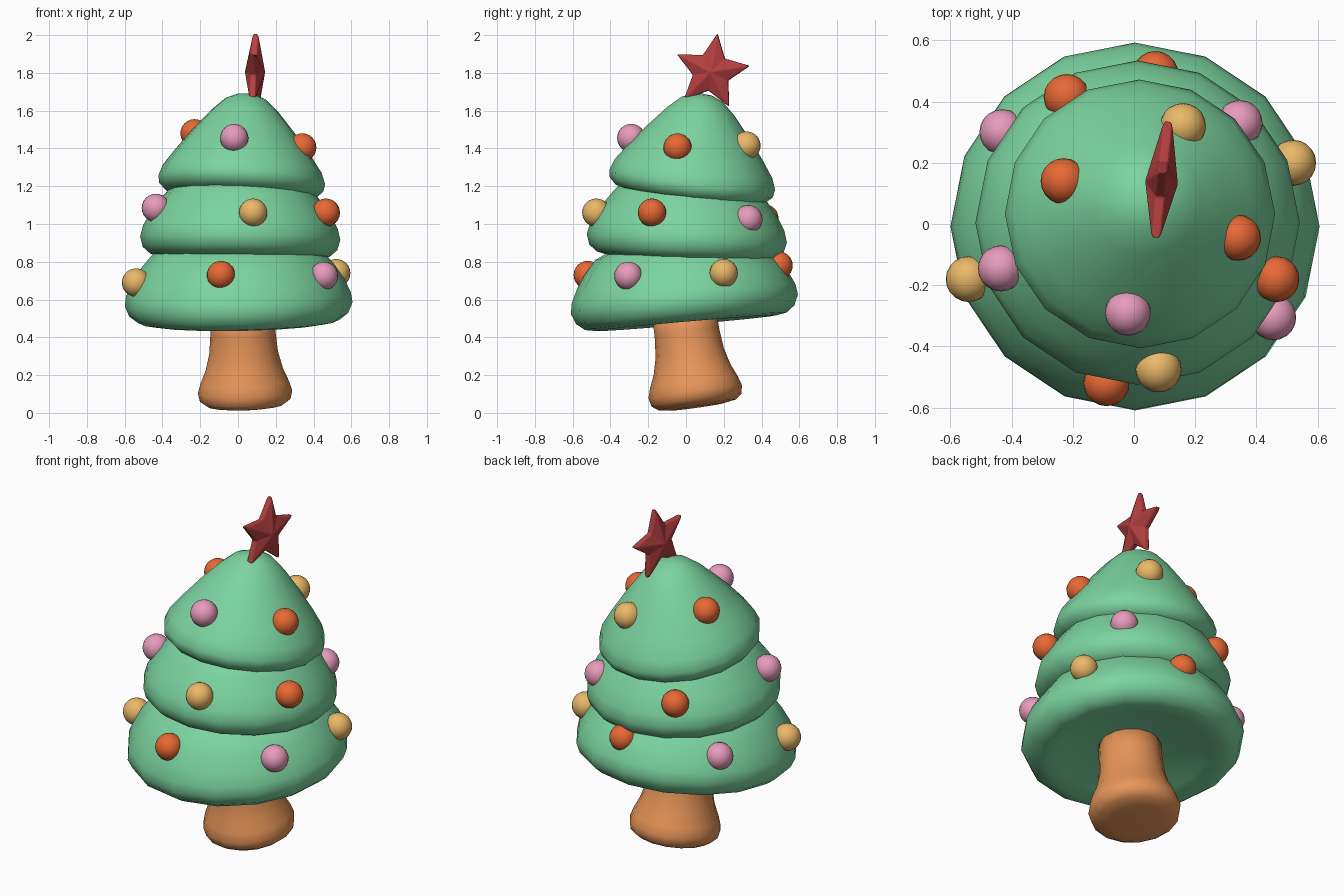
import bpy, bmesh
from math import sin, cos, pi, radians
from mathutils import Vector

if "Cube" in bpy.data.objects:
    bpy.data.objects.remove(bpy.data.objects["Cube"])


def material(name, rgb):
    m = bpy.data.materials.new(name)
    m.diffuse_color = (*rgb, 1)
    m.use_nodes = True
    m.node_tree.nodes["Principled BSDF"].inputs["Base Color"].default_value = m.diffuse_color
    return m


GREEN = material("green", (0.20, 0.66, 0.35))
BROWN = material("bark", (0.80, 0.30, 0.10))
RED = material("red", (0.46, 0.05, 0.05))
GOLD = material("gold", (0.83, 0.48, 0.14))
PINK = material("pink", (0.80, 0.33, 0.50))
ORANGE = material("orange", (0.80, 0.14, 0.035))


def finish(bm, name, mat, loc, rot=(0, 0, 0), smooth=True):
    bmesh.ops.recalc_face_normals(bm, faces=bm.faces)
    for f in bm.faces:
        f.smooth = smooth
    me = bpy.data.meshes.new(name)
    bm.to_mesh(me)
    bm.free()
    me.materials.append(mat)
    ob = bpy.data.objects.new(name, me)
    ob.location = loc
    ob.rotation_euler = [radians(a) for a in rot]
    bpy.context.collection.objects.link(ob)
    return ob


def lathe(name, profile, mat, loc, rot, sides=16):
    """Closed revolve; first and last profile points lie on the axis."""
    bm = bmesh.new()
    ends = [bm.verts.new((0, 0, profile[i][1])) for i in (0, -1)]
    rings = [[bm.verts.new((r * cos(2 * pi * i / sides), r * sin(2 * pi * i / sides), z))
              for i in range(sides)] for r, z in profile[1:-1]]
    for i in range(sides):
        j = (i + 1) % sides
        bm.faces.new((ends[0], rings[0][j], rings[0][i]))
        bm.faces.new((ends[1], rings[-1][i], rings[-1][j]))
        for a, b in zip(rings, rings[1:]):
            bm.faces.new((a[i], a[j], b[j], b[i]))
    return finish(bm, name, mat, loc, rot)


# Flared, leaning trunk
lathe("trunk", [(0, 0), (0.14, 0), (0.205, 0.01), (0.24, 0.035), (0.25, 0.08), (0.235, 0.13),
                (0.205, 0.2), (0.182, 0.29), (0.172, 0.4), (0.17, 0.53), (0, 0.53)],
      BROWN, (0.04, 0.06, 0.032), (8, -2, 0))

# Three tilted foliage tiers, hollowed underneath
lathe("lower_tier", [(0, 0.06), (0.25, 0.05), (0.4, 0.015), (0.48, -0.005), (0.535, 0.005), (0.58, 0.04),
                     (0.603, 0.095), (0.595, 0.15), (0.56, 0.225), (0.51, 0.3), (0.45, 0.37),
                     (0.3, 0.44), (0, 0.46)],
      GREEN, (0.005, 0, 0.48), (5, -1, 0))
lathe("middle_tier", [(0, 0.03), (0.3, 0.02), (0.42, -0.005), (0.475, 0.01), (0.515, 0.045), (0.53, 0.1),
                      (0.515, 0.16), (0.47, 0.24), (0.41, 0.32), (0.35, 0.39), (0.2, 0.44), (0, 0.45)],
      GREEN, (0.01, 0.0, 0.825), (-2.5, 1, 0))
lathe("upper_tier", [(0, 0.03), (0.25, 0.02), (0.34, 0), (0.4, 0.015), (0.435, 0.05), (0.442, 0.09),
                     (0.42, 0.15), (0.36, 0.235), (0.27, 0.35), (0.18, 0.455), (0.11, 0.52),
                     (0.05, 0.545), (0, 0.55)],
      GREEN, (0.015, 0.022, 1.145), (-7, 3, 0))

# Ornaments pressed into the tiers
ornaments = [
    (ORANGE, -0.23, 0.14, 1.48), (PINK, -0.02, -0.29, 1.455),
    (ORANGE, 0.34, -0.045, 1.405), (GOLD, 0.16, 0.32, 1.415),
    (PINK, -0.435, -0.145, 1.085), (GOLD, 0.08, -0.475, 1.06), (ORANGE, 0.465, -0.18, 1.06),
    (PINK, 0.345, 0.33, 1.025), (ORANGE, -0.22, 0.415, 1.03),
    (GOLD, -0.54, -0.18, 0.69), (ORANGE, -0.09, -0.52, 0.73), (PINK, 0.455, -0.305, 0.725),
    (GOLD, 0.52, 0.2, 0.74), (ORANGE, 0.07, 0.49, 0.78), (PINK, -0.43, 0.3, 0.73)]
for n, (mat, *pos) in enumerate(ornaments, 1):
    bm = bmesh.new()
    bmesh.ops.create_uvsphere(bm, u_segments=20, v_segments=12, radius=0.075)
    finish(bm, f"ornament_{n}", mat, pos)

# Faceted star: ridge peaks front and back, thin rim, softened edges
bm = bmesh.new()
peaks = [bm.verts.new((s * 0.055, 0, 0)) for s in (1, -1)]
rims = []
for s in (1, -1):
    ring = []
    for i in range(10):
        r = 0.206 if i % 2 == 0 else 0.1
        a = pi / 2 + i * pi / 5
        ring.append(bm.verts.new((s * 0.014, r * cos(a), r * sin(a))))
    rims.append(ring)
for i in range(10):
    j = (i + 1) % 10
    bm.faces.new((peaks[0], rims[0][i], rims[0][j]))
    bm.faces.new((peaks[1], rims[1][j], rims[1][i]))
    bm.faces.new((rims[0][i], rims[1][i], rims[1][j], rims[0][j]))
star = finish(bm, "star", RED, (0.09, 0.135, 1.805), (-9, 0, -6), smooth=False)
bev = star.modifiers.new("soft_edges", 'BEVEL')
bev.width = 0.006
bev.segments = 2
